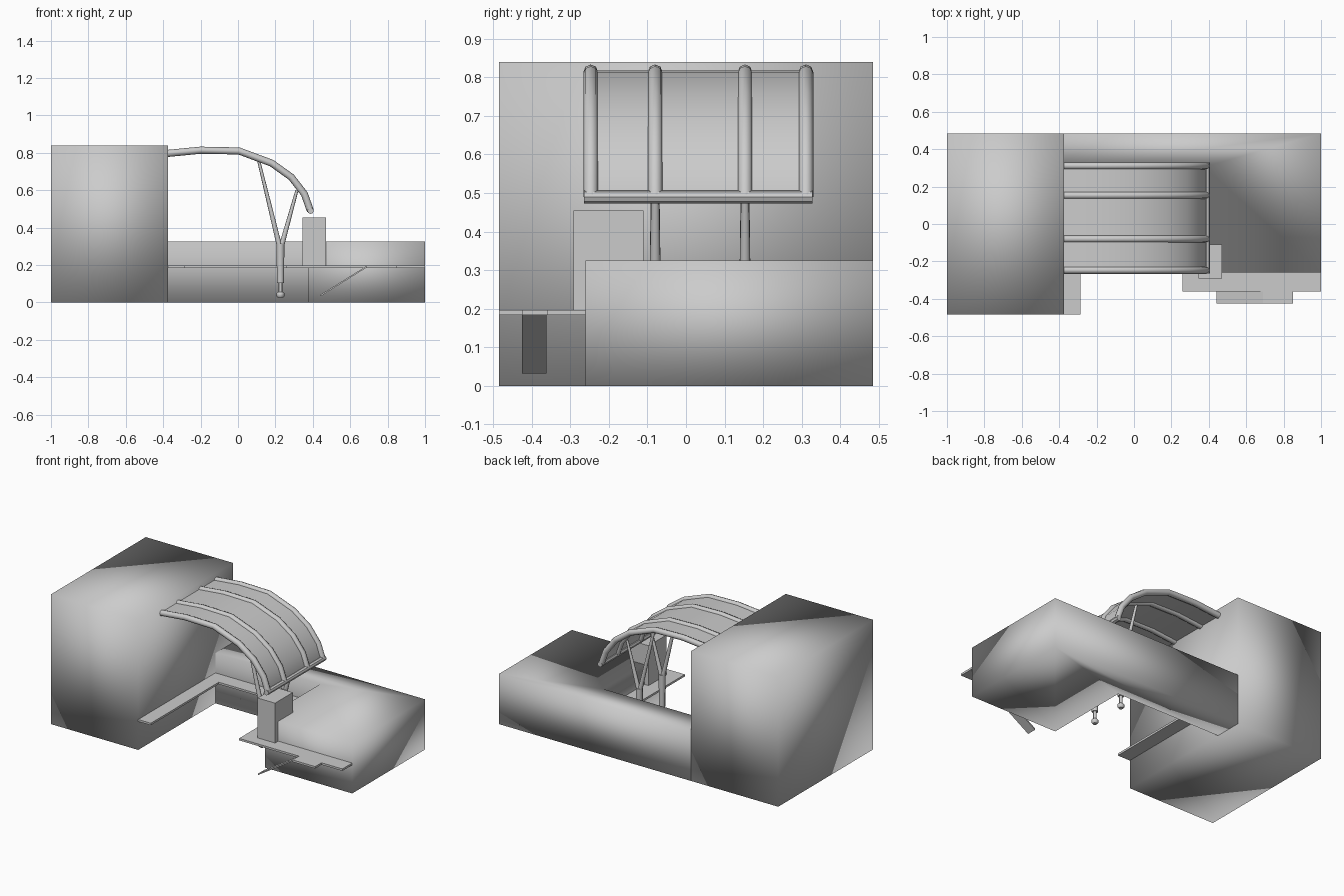
import bpy, bmesh
from mathutils import Vector

if "Cube" in bpy.data.objects:
    bpy.data.objects.remove(bpy.data.objects["Cube"])


def finish(name, bm, full_smooth=False):
    bmesh.ops.recalc_face_normals(bm, faces=bm.faces)
    me = bpy.data.meshes.new(name)
    bm.to_mesh(me)
    bm.free()
    for p in me.polygons:
        p.use_smooth = full_smooth
    ob = bpy.data.objects.new(name, me)
    bpy.context.collection.objects.link(ob)
    return ob


def prism(name, outline, z0, z1, full_smooth=False):
    """Extrude a plan outline from z0 to z1."""
    bm = bmesh.new()
    face = bm.faces.new([bm.verts.new((x, y, z0)) for x, y in outline])
    ext = bmesh.ops.extrude_face_region(bm, geom=[face])
    for v in ext["geom"]:
        if isinstance(v, bmesh.types.BMVert):
            v.co.z = z1
    return finish(name, bm, full_smooth)


def rect(x0, x1, y0, y1):
    return [(x0, y0), (x1, y0), (x1, y1), (x0, y1)]


def tube(name, pts, radii, sides_res=2):
    """Round bar through points, with a radius per point."""
    cu = bpy.data.curves.new(name, "CURVE")
    cu.dimensions = "3D"
    cu.bevel_depth = 1.0
    cu.bevel_resolution = sides_res
    cu.use_fill_caps = True
    sp = cu.splines.new("POLY")
    sp.points.add(len(pts) - 1)
    for p, co, r in zip(sp.points, pts, radii):
        p.co = (*co, 1)
        p.radius = r
    ob = bpy.data.objects.new(name, cu)
    bpy.context.collection.objects.link(ob)
    bpy.ops.object.select_all(action="DESELECT")
    ob.select_set(True)
    bpy.context.view_layer.objects.active = ob
    bpy.ops.object.convert(target="MESH")
    bpy.ops.object.shade_smooth_by_angle(angle=0.9)


# Main building masses
prism("tall_block", rect(-1, -0.375, -0.485, 0.485), 0, 0.84, True)
prism("low_wing", [(-0.375, 0.485), (-0.375, 0.305), (0.375, 0.305),
                   (0.375, -0.26), (1, -0.26), (1, 0.485)], 0, 0.325, True)

# Walkway running round the courtyard, with a stair landing at the front
prism("walkway", [(-0.375, -0.485), (-0.285, -0.485), (-0.285, 0.21), (0.26, 0.21),
                  (0.26, -0.36), (0.69, -0.36), (0.69, -0.425), (0.85, -0.425),
                  (0.85, -0.36), (1, -0.36), (1, -0.26), (0.375, -0.26),
                  (0.375, 0.305), (-0.375, 0.305)], 0.184, 0.197)

# Sloping stair
stair = bmesh.new()
f = stair.faces.new([stair.verts.new((x, y, z)) for x, y, z in (
    (0.44, -0.425, 0.032), (0.69, -0.425, 0.188),
    (0.69, -0.362, 0.188), (0.44, -0.362, 0.032))])
e = bmesh.ops.extrude_face_region(stair, geom=[f])
bmesh.ops.translate(stair, vec=Vector((0, 0, 0.009)),
                    verts=[v for v in e["geom"] if isinstance(v, bmesh.types.BMVert)])
finish("stair", stair)

# Entrance box on the corner
prism("entrance_box", rect(0.345, 0.47, -0.292, -0.11), 0.19, 0.455)

# Arched canopy: ribs, end bar and roof sheet
arch = [(-0.375, 0.797), (-0.2, 0.814), (0.005, 0.81), (0.18, 0.745),
        (0.285, 0.67), (0.355, 0.58), (0.387, 0.49)]
rib_y = (-0.247, -0.08, 0.153, 0.311)
for i, y in enumerate(rib_y):
    tube(f"canopy_rib_{i + 1}", [(x, y, z) for x, z in arch], [0.019] * len(arch))
tube("canopy_end_bar", [(0.388, -0.264, 0.49), (0.388, 0.328, 0.49)], [0.017] * 2)

sheet = bmesh.new()
rows = [[sheet.verts.new((x, y, z + dz)) for x, z in arch]
        for y, dz in ((-0.247, 0.004), (0.311, 0.004), (0.311, -0.004), (-0.247, -0.004))]
for k in range(4):
    a, b = rows[k], rows[(k + 1) % 4]
    for j in range(len(arch) - 1):
        sheet.faces.new((a[j], a[j + 1], b[j + 1], b[j]))
for j in (0, -1):
    sheet.faces.new([r[j] for r in rows])
roof = finish("canopy_sheet", sheet)
bpy.context.view_layer.objects.active = roof
roof.select_set(True)
bpy.ops.object.shade_smooth_by_angle(angle=0.6)

# Forked columns under the two middle ribs
for i, y in enumerate(rib_y[1:3]):
    n = i + 1
    tube(f"column_{n}", [(0.227, y, 0.105), (0.227, y, 0.315)], [0.019, 0.021])
    tube(f"column_back_branch_{n}", [(0.222, y, 0.30), (0.11, y, 0.76)], [0.014, 0.008])
    tube(f"column_front_branch_{n}", [(0.232, y, 0.30), (0.315, y, 0.60)], [0.014, 0.008])
    tube(f"column_pin_{n}", [(0.227, y, 0.05), (0.227, y, 0.11)], [0.010, 0.010])
    tube(f"column_foot_{n}", [(0.227, y, 0.026), (0.227, y, 0.034),
                              (0.227, y, 0.050), (0.227, y, 0.056)],
         [0.014, 0.021, 0.021, 0.014])
